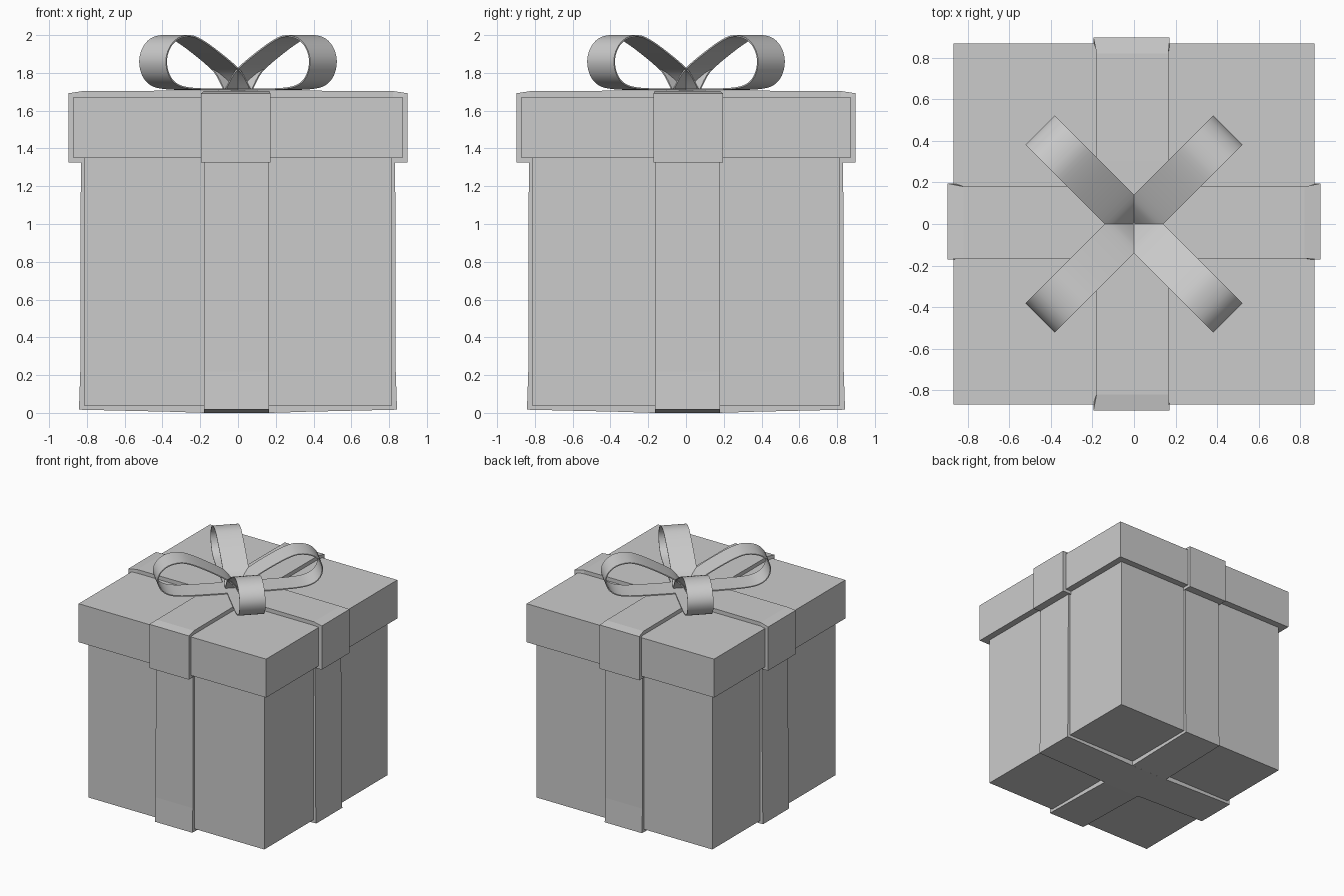
import bpy, bmesh
from math import radians, pi
from mathutils import Matrix, Vector

if "Cube" in bpy.data.objects:
    bpy.data.objects.remove(bpy.data.objects["Cube"])


def finish(name, bm, turn=0.0):
    bmesh.ops.recalc_face_normals(bm, faces=bm.faces)
    bm.transform(Matrix.Rotation(turn, 4, 'Z'))
    me = bpy.data.meshes.new(name)
    bm.to_mesh(me)
    bm.free()
    ob = bpy.data.objects.new(name, me)
    bpy.context.collection.objects.link(ob)
    return ob


def box(name, half, z0, z1):
    bm = bmesh.new()
    bmesh.ops.create_cube(bm, size=1.0, matrix=Matrix.Translation((0, 0, (z0 + z1) / 2))
                          @ Matrix.Diagonal((2 * half, 2 * half, z1 - z0, 1)))
    return finish(name, bm)


def band(name, outer, inner, turn):
    """Closed ribbon strip; points are (x, z, y_low, y_high), mirrored in x."""
    def full(pts):
        return pts + [(-x, z, a, b) for x, z, a, b in reversed(pts)]
    bm = bmesh.new()
    rows = []
    for o, i in zip(full(outer), full(inner)):
        rows.append([bm.verts.new((p[0], p[k], p[1])) for p, k in ((o, 2), (o, 3), (i, 3), (i, 2))])
    for r, s in zip(rows, rows[1:]):
        for k in range(4):
            n = (k + 1) % 4
            bm.faces.new((r[k], r[n], s[n], s[k]))
    bm.faces.new(rows[0])
    bm.faces.new(rows[-1])
    return finish(name, bm, turn)


# Box and lid
box("box_body", 0.815, 0.04, 1.40)
box("lid", 0.87, 1.35, 1.673)

# Ribbons around the box and over the lid
W = (-0.165, 0.18)
F = (-0.172, 0.195)
body_out = [(0.832, 1.36, *W), (0.835, 0.22, *W), (0.842, 0.017, *W), (0.36, 0.006, *W), (0.17, 0.0, *W)]
body_in = [(0.80, 1.36, *W), (0.80, 0.22, *W), (0.80, 0.055, *W), (0.36, 0.055, *W), (0.17, 0.055, *W)]
lid_out = [(0.80, 1.325, *F), (0.898, 1.325, *F), (0.898, 1.692, *F), (0.82, 1.704, *W), (0.30, 1.706, *W)]
lid_in = [(0.80, 1.36, *F), (0.86, 1.36, *F), (0.86, 1.66, *F), (0.82, 1.66, *W), (0.30, 1.66, *W)]
for i, tag in enumerate(("side", "front")):
    band("box_ribbon_" + tag, body_out, body_in, i * pi / 2)
    band("lid_ribbon_" + tag, lid_out, lid_in, i * pi / 2)

# Bow loop profile (distance from centre, height), smoothed
profile = [(0, 1.708), (0.045, 1.775), (0.1, 1.828), (0.24, 1.912), (0.37, 1.977), (0.46, 2.0),
           (0.555, 1.982), (0.617, 1.93), (0.64, 1.86), (0.617, 1.785), (0.555, 1.735),
           (0.45, 1.714), (0.25, 1.709), (0, 1.708)]
P = [Vector(p) for p in profile]
curve = []
for i in range(len(P) - 1):
    a, b, c, d = P[max(i - 1, 0)], P[i], P[i + 1], P[min(i + 2, len(P) - 1)]
    for k in range(4):
        t = k / 4
        curve.append(0.5 * (2 * b + (c - a) * t + (2 * a - 5 * b + 4 * c - d) * t * t
                            + (3 * b - a - 3 * c + d) * t ** 3))
curve.append(P[-1])

# Four bow loops on the diagonals
for i in range(4):
    bm = bmesh.new()
    rows = [[bm.verts.new((p.x, y, p.y)) for y in (-0.1, 0.1)] for p in curve]
    for r, s in zip(rows, rows[1:]):
        bm.faces.new((r[0], r[1], s[1], s[0]))
    loop = finish("bow_loop_%d" % (i + 1), bm, radians(45 + 90 * i))
    # orient normals outward so thickness grows into the loop
    outward = max(loop.data.polygons, key=lambda f: f.center.z)
    if outward.normal.z < 0:
        loop.data.flip_normals()
    m = loop.modifiers.new("thickness", 'SOLIDIFY')
    m.thickness = 0.008
    m.offset = -1
    bpy.ops.object.select_all(action='DESELECT')
    loop.select_set(True)
    bpy.context.view_layer.objects.active = loop
    bpy.ops.object.modifier_apply(modifier="thickness")
    bpy.ops.object.shade_smooth_by_angle(angle=radians(40))
